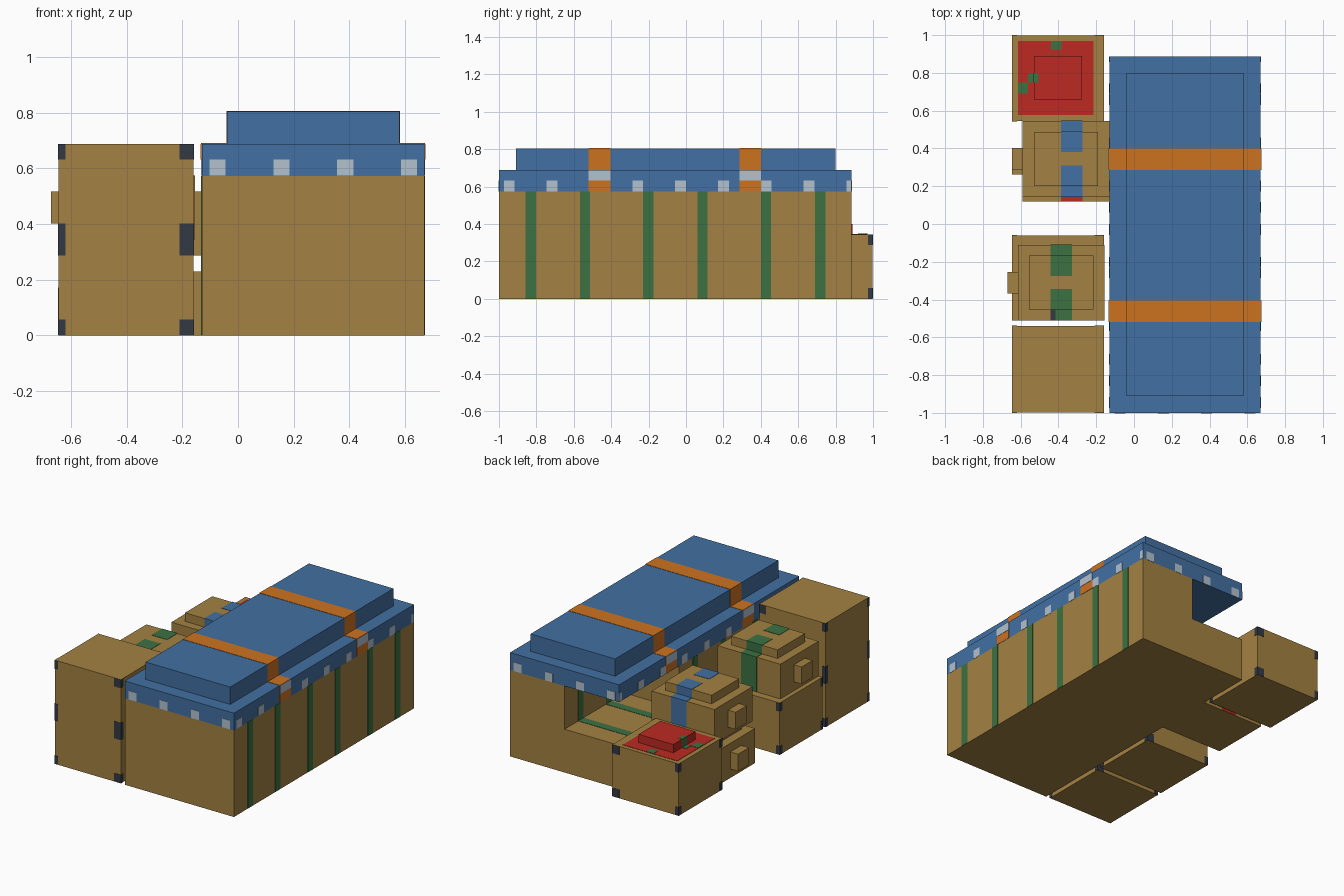
import bpy, bmesh

if "Cube" in bpy.data.objects:
    bpy.data.objects.remove(bpy.data.objects["Cube"])


def material(name, rgb):
    m = bpy.data.materials.new(name)
    lin = [((c / 255 + 0.055) / 1.055) ** 2.4 for c in rgb]
    m.diffuse_color = (*lin, 1)
    m.use_nodes = True
    m.node_tree.nodes["Principled BSDF"].inputs["Base Color"].default_value = m.diffuse_color
    return m


WOOD = material("wood", (164, 129, 66))
BLUE = material("blue_cloth", (66, 112, 162))
ORANGE = material("orange_strap", (205, 114, 32))
RED = material("red_cloth", (188, 42, 34))
GREEN = material("green_paint", (60, 113, 66))
PALE = material("pale_metal", (178, 194, 207))
DARK = material("dark_iron", (52, 58, 68))
E = 0.002  # thickness of painted details


def boxes(name, mat, spans):
    """One object made of boxes, each given as (x0, x1, y0, y1, z0, z1)."""
    bm = bmesh.new()
    for x0, x1, y0, y1, z0, z1 in spans:
        cube = bmesh.ops.create_cube(bm, size=1)
        for v in cube["verts"]:
            v.co = ((x0 + x1) / 2 + v.co.x * (x1 - x0),
                    (y0 + y1) / 2 + v.co.y * (y1 - y0),
                    (z0 + z1) / 2 + v.co.z * (z1 - z0))
    mesh = bpy.data.meshes.new(name)
    bm.to_mesh(mesh)
    bm.free()
    mesh.materials.append(mat)
    ob = bpy.data.objects.new(name, mesh)
    bpy.context.collection.objects.link(ob)
    return ob


# Long crate with an open bay cut from its rear left corner
X0, X1, XM = -0.13, 0.67, 0.27
Y0, Y1, YB = -1.0, 0.886, 0.257
H, HB, HC = 0.573, 0.287, 0.688
crate = boxes("long_crate", WOOD, [(X0, X1, Y0, Y1, 0, H)])
cutter = boxes("bay_cutter", WOOD, [(X0 - 0.1, XM, YB, Y1 + 0.1, HB, H + 0.1)])
cutter.hide_render = True
cutter.hide_viewport = True
cut = crate.modifiers.new("bay", "BOOLEAN")
cut.operation = "DIFFERENCE"
cut.object = cutter

# Green stripes on the crate sides, wrapping into the bay
stripes = []
for unit in range(3):
    for off in (0.17, 0.46):
        y = Y0 + unit * 0.6287 + off
        a, b = y - 0.0275, y + 0.0275
        stripes.append((X1 - 0.01, X1 + E, a, b, 0.001, H))
        if y > YB:
            stripes.append((X0 - E, X0 + 0.01, a, b, 0.001, HB))
            stripes.append((X0 - E, XM, a, b, HB - 0.01, HB + E))
            stripes.append((XM - E, XM + 0.01, a, b, HB, H))
        else:
            stripes.append((X0 - E, X0 + 0.01, a, b, 0.001, H))
boxes("crate_stripes", GREEN, stripes)

# Cloth cover and its raised top
boxes("cover", BLUE, [(X0, X1, Y0, Y1, H, HC)])
boxes("cover_top", BLUE, [(-0.04, 0.58, -0.91, 0.80, HC, 0.803)])

# Orange straps over the cover with pale clasps
BANDS = [(-0.52, -0.405), (0.285, 0.40)]
straps, clasps = [], []
for a, b in BANDS:
    straps.append((X0 - E, X1 + E, a, b, H + 0.001, HC + E))
    straps.append((-0.04 - E, 0.58 + E, a, b, HC, 0.803 + E))
    for x in (X0, X1):
        clasps.append((x - 2 * E, x + 2 * E, a, b, 0.632, HC))
boxes("straps", ORANGE, straps)
boxes("strap_clasps", PALE, clasps)

# Pale studs along the lower rim of the cover
studs = []
for i in range(4):
    x = -0.073 + i * 0.229
    for y in (Y0, Y1):
        studs.append((x - 0.029, x + 0.029, y - E, y + E, H + 0.001, 0.632))
for i in range(9):
    y = -0.945 + i * 0.229
    if i == 2:
        continue
    for x in (X0, X1):
        studs.append((x - E, x + E, y - 0.029, min(y + 0.029, Y1), H + 0.001, 0.632))
boxes("rim_studs", PALE, studs)


# Plain boxes with dark iron corners
def iron_box(name, y0, y1, levels):
    x0, x1, top = -0.645, -0.16, levels[-1]
    boxes(name, WOOD, [(x0, x1, y0, y1, 0, top)])
    irons = []
    for z in levels:
        lo, hi = max(z - 0.057, 0.001), min(z + 0.057, top - 0.001)
        for a, b in ((x0 - E, x0 + 0.025), (x1 - 0.05, x1 + E)):
            for c, d in ((y0 - E, y0 + 0.025), (y1 - 0.025, y1 + E)):
                irons.append((a, b, c, d, lo, hi))
    boxes(name + "_irons", DARK, irons)


iron_box("tall_box", -0.998, -0.54, (0, 0.344, 0.688))
iron_box("middle_box", -0.51, -0.06, (0, 0.344))
iron_box("rear_box", 0.545, 0.998, (0, 0.344))


# Small chests with an inset lid, a side knob and a painted stripe
def chest(name, x0, y0, z0, mat, sx):
    x1, y1, z1 = x0 + 0.46, y0 + 0.40, z0 + 0.23
    zl, yc, zc = z1 + 0.057, y0 + 0.20, z0 + 0.115
    boxes(name, WOOD, [(x0, x1, y0, y1, z0, z1)])
    boxes(name + "_lid", WOOD, [(x0 + 0.06, x1 - 0.06, y0 + 0.057, y1 - 0.057, z1, zl)])
    boxes(name + "_knob", WOOD, [(x0 - 0.056, x0, yc - 0.057, yc + 0.057, zc - 0.057, zc + 0.057)])
    a, b = sx - 0.057, sx + 0.057
    boxes(name + "_stripe", mat, [
        (a, b, y0 - E, y1 + E, z0 + 0.001, z1 + E),
        (a, b, y0 + 0.057 - E, yc - 0.035, z1, zl + E),
        (a, b, yc + 0.035, y1 - 0.057 + E, z1, zl + E)])


chest("green_chest", -0.615, -0.51, 0.344, GREEN, -0.385)
chest("red_chest", -0.59, 0.12, 0, RED, -0.33)
chest("blue_chest", -0.59, 0.145, 0.287, BLUE, -0.33)
boxes("chest_latch", DARK, [(-0.442, -0.415, -0.51, -0.455, 0.57, 0.578)])

# Red cloth with a raised pad on the rear box
boxes("red_cloth", RED, [(-0.615, -0.215, 0.577, 0.97, 0.342, 0.344 + E)])
boxes("red_pad", RED, [(-0.53, -0.275, 0.66, 0.89, 0.344, 0.401)])
boxes("cloth_spots", GREEN, [
    (-0.44, -0.385, 0.92, 0.97, 0.342, 0.344 + 2 * E),
    (-0.615, -0.56, 0.69, 0.75, 0.342, 0.344 + 2 * E),
    (-0.56, -0.53, 0.75, 0.80, 0.342, 0.344 + 2 * E),
    (-0.53 - E, -0.505, 0.75, 0.80, 0.344, 0.401 + E)])
